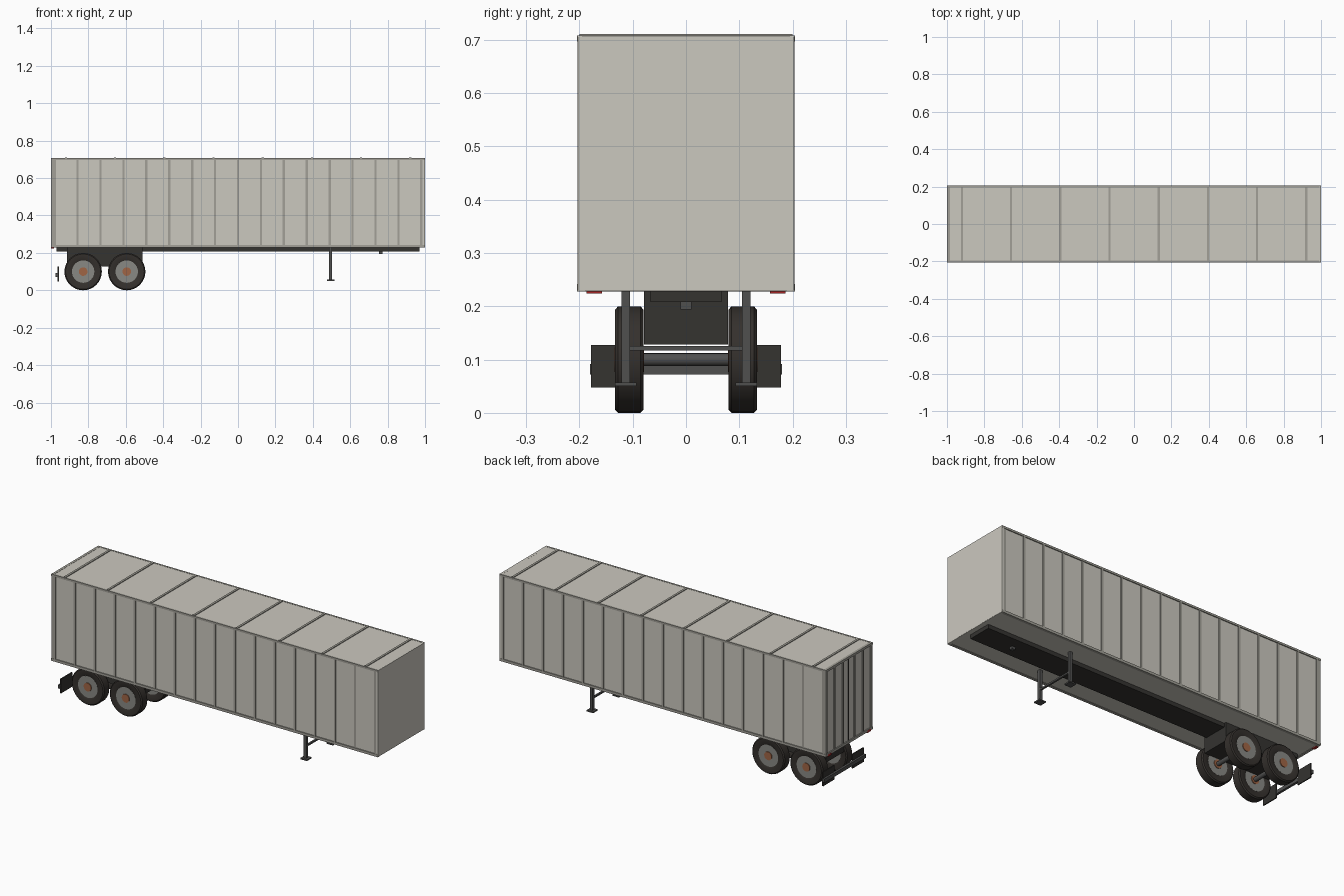
import bpy, bmesh, math

if "Cube" in bpy.data.objects:
    bpy.data.objects.remove(bpy.data.objects["Cube"])


def mat(name, rgb):
    m = bpy.data.materials.new(name)
    m.diffuse_color = (*rgb, 1)
    m.use_nodes = True
    m.node_tree.nodes["Principled BSDF"].inputs["Base Color"].default_value = m.diffuse_color
    return m


PANEL = mat("panel", (0.60, 0.58, 0.52))
TRIM = mat("trim", (0.36, 0.35, 0.31))
FRAME = mat("frame_dark", (0.035, 0.033, 0.03))
STEEL = mat("steel", (0.08, 0.08, 0.078))
RUBBER = mat("rubber", (0.035, 0.03, 0.026))
RIM = mat("rim", (0.25, 0.25, 0.23))
HUB = mat("hub", (0.35, 0.13, 0.06))
RED = mat("red_lamp", (0.4, 0.02, 0.02))


def box(name, x, y, z, m, bevel=0):
    """Box from (min, max) ranges on each axis."""
    bm = bmesh.new()
    bmesh.ops.create_cube(bm, size=1)
    for v in bm.verts:
        v.co = [r[0] if c < 0 else r[1] for c, r in zip(v.co, (x, y, z))]
    me = bpy.data.meshes.new(name)
    bm.to_mesh(me)
    bm.free()
    me.materials.append(m)
    o = bpy.data.objects.new(name, me)
    bpy.context.collection.objects.link(o)
    if bevel:
        b = o.modifiers.new("bevel", "BEVEL")
        b.width, b.segments = bevel, 2
    return o


def mid(c, w):
    return (c - w / 2, c + w / 2)


def pair(name, x, y, z, m):
    """Box on the +y side and its mirror on the -y side."""
    box(name + "_left", x, y, z, m)
    box(name + "_right", x, (-y[1], -y[0]), z, m)


def lathe(name, profile, loc, m, n=32):
    """Closed (radius, y) profile revolved around the y axis."""
    bm = bmesh.new()
    rings = []
    for i in range(n):
        a = 2 * math.pi * i / n
        rings.append([bm.verts.new((r * math.cos(a), y, r * math.sin(a))) for r, y in profile])
    k = len(profile)
    for i in range(n):
        p, q = rings[i], rings[(i + 1) % n]
        for j in range(k):
            bm.faces.new((p[j], p[(j + 1) % k], q[(j + 1) % k], q[j]))
    bmesh.ops.remove_doubles(bm, verts=bm.verts, dist=1e-5)
    bmesh.ops.recalc_face_normals(bm, faces=bm.faces)
    me = bpy.data.meshes.new(name)
    bm.to_mesh(me)
    bm.free()
    me.materials.append(m)
    o = bpy.data.objects.new(name, me)
    o.location = loc
    bpy.context.collection.objects.link(o)
    bpy.context.view_layer.objects.active = o
    o.select_set(True)
    bpy.ops.object.shade_smooth_by_angle(angle=math.radians(30))
    o.select_set(False)


def disc(name, r, half, loc, m, n=32):
    lathe(name, [(0, -half), (r, -half), (r, half), (0, half)], loc, m, n)


# Cargo body with rails
box("cargo_body", (-0.993, 1), (-0.2, 0.2), (0.23, 0.707), PANEL)
box("front_panel", (0.985, 1), (-0.204, 0.204), (0.228, 0.708), PANEL, 0.003)
pair("bottom_rail", (-1, 0.999), (0.19, 0.205), (0.228, 0.242), TRIM)
pair("top_rail", (-1, 0.999), (0.195, 0.205), (0.697, 0.708), TRIM)

# Side posts and roof bows
for i in range(17):
    pair(f"side_post_{i}", mid(-0.98 + i * 0.1225, 0.012), (0.199, 0.204), (0.24, 0.698), TRIM)
for i in range(8):
    box(f"roof_bow_{i}", mid(-0.92 + i * 0.263, 0.012), (-0.2, 0.2), (0.705, 0.711), TRIM)

# Rear doors: frame, centre seam, lock rods and lamps
pair("rear_corner_post", (-0.999, -0.985), (0.19, 0.204), (0.24, 0.7), TRIM)
box("rear_header", (-0.999, -0.985), (-0.195, 0.195), (0.695, 0.708), TRIM)
box("rear_sill", (-0.999, -0.985), (-0.195, 0.195), (0.228, 0.242), TRIM)
box("door_seam", (-0.996, -0.99), mid(0, 0.006), (0.242, 0.695), FRAME)
for i, y in enumerate((0.05, 0.125)):
    pair(f"lock_rod_{i}", (-0.999, -0.992), mid(y, 0.006), (0.242, 0.695), TRIM)
pair("tail_lamp", (-1, -0.985), (0.158, 0.187), (0.224, 0.236), RED)

# Chassis, bogie and kingpin
box("chassis_frame", (-0.97, 0.97), (-0.067, 0.067), (0.208, 0.23), FRAME)
box("bogie_box", (-0.913, -0.51), (-0.079, 0.079), (0.128, 0.23), FRAME)
box("kingpin", mid(0.763, 0.02), mid(0, 0.02), (0.194, 0.21), STEEL)

# Wheels and axles
tire = [(0.058, -0.022), (0.066, -0.0265), (0.094, -0.0265), (0.1, -0.021),
        (0.1, 0.021), (0.094, 0.0265), (0.066, 0.0265), (0.058, 0.022)]
for i, x in enumerate((-0.828, -0.595)):
    disc(f"axle_{i}", 0.012, 0.1, (x, 0, 0.1), STEEL, 16)
    for side in (-1, 1):
        loc = (x, side * 0.1065, 0.1)
        lathe(f"tire_{i}_{side}", tire, loc, RUBBER)
        disc(f"rim_{i}_{side}", 0.06, 0.0235, loc, RIM)
        disc(f"hub_{i}_{side}", 0.023, 0.0275, loc, HUB, 20)

# Landing gear
pair("landing_leg", mid(0.495, 0.016), (0.105, 0.121), (0.055, 0.23), STEEL)
pair("landing_foot", mid(0.495, 0.04), (0.093, 0.133), (0.05, 0.057), STEEL)
box("landing_brace", mid(0.495, 0.01), (-0.108, 0.108), (0.117, 0.126), STEEL)

# Rear bumper bar and flaps
box("bumper_bar", (-0.975, -0.962), (-0.18, 0.18), (0.072, 0.092), STEEL)
pair("mud_flap", (-0.964, -0.958), (0.08, 0.178), (0.048, 0.127), FRAME)
